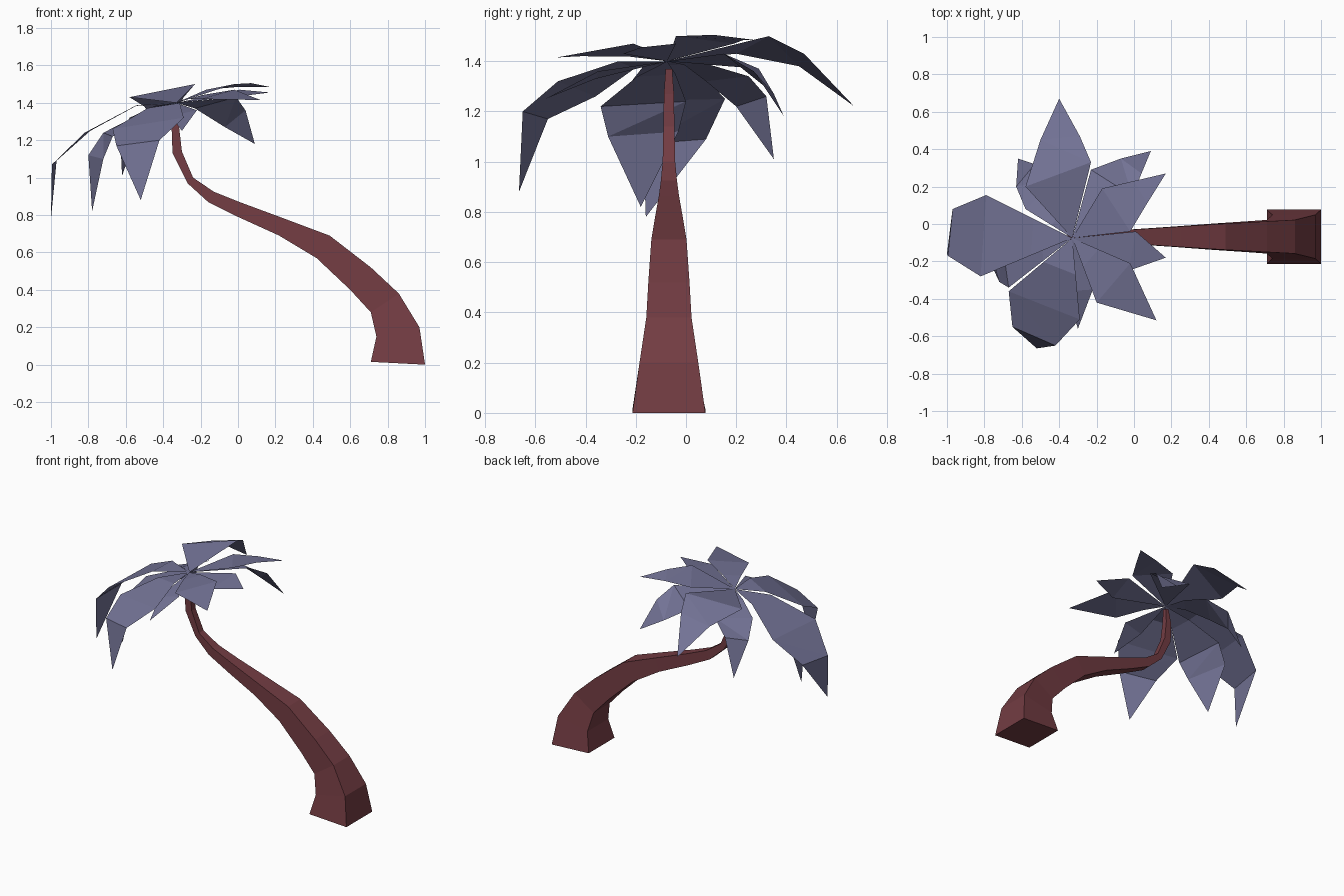
import bpy, bmesh
from mathutils import Vector


def material(name, rgb):
    m = bpy.data.materials.new(name)
    m.diffuse_color = (*rgb, 1)
    return m


def finish(name, bm, mat):
    bmesh.ops.recalc_face_normals(bm, faces=bm.faces)
    me = bpy.data.meshes.new(name)
    bm.to_mesh(me)
    bm.free()
    me.materials.append(mat)
    ob = bpy.data.objects.new(name, me)
    bpy.context.collection.objects.link(ob)


bark = material("bark", (0.17, 0.045, 0.055))
green = material("frond", (0.17, 0.17, 0.30))
CROWN = Vector((-0.33, -0.075, 1.40))

# Trunk: square section swept along a curve (inner x,z, outer x,z, half width)
sections = [
    (0.71, 0.015, 1.00, 0.00, 0.145),
    (0.74, 0.15, 0.97, 0.20, 0.117),
    (0.71, 0.28, 0.86, 0.38, 0.090),
    (0.60, 0.40, 0.71, 0.52, 0.082),
    (0.42, 0.57, 0.49, 0.69, 0.070),
    (0.22, 0.69, 0.25, 0.78, 0.055),
    (0.00, 0.79, 0.02, 0.865, 0.040),
    (-0.16, 0.87, -0.13, 0.925, 0.032),
    (-0.27, 0.97, -0.24, 1.00, 0.025),
    (-0.35, 1.13, -0.30, 1.14, 0.022),
    (-0.355, 1.27, -0.315, 1.27, 0.020),
    (-0.34, 1.37, -0.315, 1.37, 0.013),
]
bm = bmesh.new()
rings = []
for xi, zi, xo, zo, w in sections:
    y = -0.068
    rings.append([bm.verts.new(p) for p in
                  ((xi, y - w, zi), (xo, y - w, zo), (xo, y + w, zo), (xi, y + w, zi))])
for a, b in zip(rings, rings[1:]):
    for i in range(4):
        j = (i + 1) % 4
        bm.faces.new((a[i], a[j], b[j], b[i]))
bm.faces.new(rings[0])
bm.faces.new(rings[-1])
finish("trunk", bm, bark)


# Frond: folded sheet from the crown through pairs of edge points to a tip
def frond(name, pairs, tip, lift=0.02):
    first = [CROWN.lerp(Vector(p), 0.45) + Vector((0, 0, lift)) for p in pairs[0]]
    bm = bmesh.new()
    root = bm.verts.new(CROWN)
    rows = [[bm.verts.new(p) for p in row] for row in [first] + pairs]
    end = bm.verts.new(tip)
    bm.faces.new((root, rows[0][0], rows[0][1]))
    for (a, b), (c, d) in zip(rows, rows[1:]):
        bm.faces.new((a, c, d))
        bm.faces.new((a, d, b))
    bm.faces.new((rows[-1][0], end, rows[-1][1]))
    finish(name, bm, green)


# Long drooping fronds
frond("frond_left", [((-0.79, 0.155, 1.25), (-0.82, -0.28, 1.24)),
                     ((-0.97, 0.08, 1.09), (-0.995, -0.17, 1.07))], (-1.0, -0.16, 0.78), 0.055)
frond("frond_front", [((-0.67, -0.36, 1.26), (-0.29, -0.51, 1.32)),
                      ((-0.65, -0.55, 1.17), (-0.42, -0.65, 1.20))], (-0.52, -0.665, 0.88), 0.035)
frond("frond_left_low", [((-0.72, 0.0, 1.24), (-0.67, -0.34, 1.22)),
                         ((-0.80, -0.03, 1.12), (-0.72, -0.31, 1.10))], (-0.78, -0.18, 0.82))
frond("frond_back_left", [((-0.40, 0.25, 1.34), (-0.58, 0.08, 1.32)),
                          ((-0.53, 0.32, 1.26), (-0.63, 0.20, 1.22))], (-0.62, 0.35, 1.01))
frond("frond_back_right", [((-0.01, 0.15, 1.43), (-0.23, 0.29, 1.37)),
                           ((0.04, 0.27, 1.36), (-0.07, 0.35, 1.27))], (0.09, 0.39, 1.18), 0.0)
# Raised fronds
frond("frond_back", [((-0.23, 0.33, 1.50), (-0.58, 0.20, 1.43)),
                     ((-0.29, 0.47, 1.43), (-0.50, 0.45, 1.38))], (-0.40, 0.67, 1.22), 0.0)
frond("frond_right_back", [((-0.02, -0.04, 1.50), (-0.17, 0.19, 1.47)),
                           ((0.07, 0.11, 1.505), (0.0, 0.23, 1.485))], (0.17, 0.27, 1.485), 0.0)
frond("frond_right_front", [((-0.20, -0.42, 1.42), (-0.02, -0.21, 1.47))],
      (0.12, -0.515, 1.415), 0.01)
frond("frond_right", [((-0.03, -0.25, 1.43), (0.01, -0.04, 1.47))],
      (0.17, -0.18, 1.455), 0.0)
# Small frond tucked below the front ones
frond("frond_front_low", [((-0.36, -0.36, 1.33), (-0.22, -0.35, 1.36))],
      (-0.30, -0.56, 1.25), 0.0)
